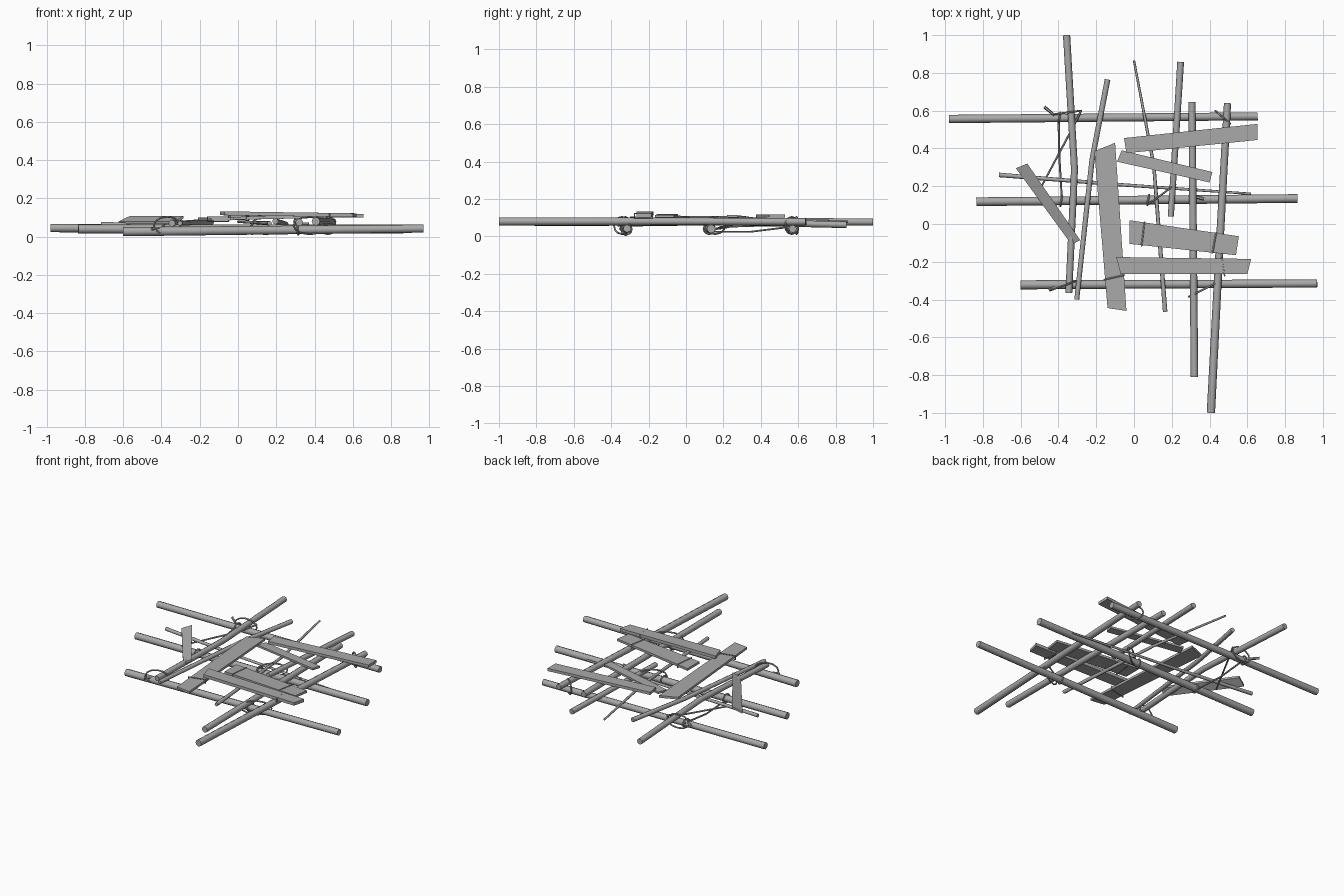
import bpy, bmesh, math
from mathutils import Vector

old = bpy.data.objects.get("Cube")
if old:
    bpy.data.objects.remove(old)

grey = bpy.data.materials.new("weathered_grey")
grey.use_nodes = True
GREY = (0.4, 0.4, 0.4, 1)
grey.diffuse_color = GREY
grey.node_tree.nodes["Principled BSDF"].inputs["Base Color"].default_value = GREY


def tube(name, points, radii, sides=8, closed=False):
    """Sweep a round section along points; radii run from first to last point."""
    curve = bpy.data.curves.new(name, "CURVE")
    curve.dimensions = "3D"
    curve.bevel_depth = 1
    curve.bevel_resolution = (sides - 4) // 2
    curve.use_fill_caps = not closed
    spline = curve.splines.new("POLY")
    spline.points.add(len(points) - 1)
    spline.use_cyclic_u = closed
    spline.use_smooth = True
    for i, (p, co) in enumerate(zip(spline.points, points)):
        t = i / (len(points) - 1)
        p.co = (*co, 1)
        p.radius = radii[0] * (1 - t) + radii[1] * t
    ob = bpy.data.objects.new(name, curve)
    bpy.context.collection.objects.link(ob)
    curve.materials.append(grey)
    bpy.ops.object.select_all(action="DESELECT")
    bpy.context.view_layer.objects.active = ob
    ob.select_set(True)
    bpy.ops.object.convert(target="MESH")
    bpy.ops.object.shade_smooth_by_angle(angle=math.radians(50))


def plank(name, corners, z_start, z_end, thick):
    """Flat board; the first and last corner are the start end."""
    bm = bmesh.new()
    heights = (z_start, z_end, z_end, z_start)
    low = [bm.verts.new((x, y, z)) for (x, y), z in zip(corners, heights)]
    face = bm.faces.new(low)
    grown = bmesh.ops.extrude_face_region(bm, geom=[face])["geom"]
    for v in grown:
        if isinstance(v, bmesh.types.BMVert):
            v.co.z += thick
    bmesh.ops.recalc_face_normals(bm, faces=bm.faces)
    mesh = bpy.data.meshes.new(name)
    bm.to_mesh(mesh)
    bm.free()
    mesh.materials.append(grey)
    bpy.context.collection.objects.link(bpy.data.objects.new(name, mesh))


def lashing(name, a, b, z_mid=0.058, half_height=0.046, r=0.005):
    """Upright oval loop of rope whose plan view runs from a to b."""
    a, b = Vector((*a, z_mid)), Vector((*b, z_mid))
    loop = []
    for i in range(12):
        t = math.tau * i / 12
        p = (a + b) / 2 + (b - a) / 2 * math.cos(t)
        p.z += half_height * math.sin(t)
        loop.append(p)
    tube(name, loop, (r, r), 6, True)


def band(name, a, b, z0, z1):
    """Thin rope strapped squarely around a board."""
    tube(name, [(*a, z0), (*b, z0), (*b, z1), (*a, z1)], (0.004, 0.004), 6, True)


# Heavy bearers lying on the ground
tube("back_bearer", [(-0.98, 0.556, 0.045), (0.655, 0.57, 0.04)], (0.022, 0.021))
tube("middle_bearer", [(-0.835, 0.118, 0.04), (0.865, 0.135, 0.04)], (0.023, 0.023))
tube("front_bearer", [(-0.6, -0.322, 0.026), (0.97, -0.315, 0.042)], (0.024, 0.021))
tube("thin_bearer", [(-0.715, 0.26, 0.065), (-0.1, 0.21, 0.05), (0.62, 0.16, 0.04)],
     (0.012, 0.006))

# Poles laid across the bearers
tube("left_pole", [(-0.357, 1, 0.077), (-0.315, 0.29, 0.08), (-0.345, -0.365, 0.07)],
     (0.019, 0.018))
tube("left_inner_pole", [(-0.14, 0.765, 0.075), (-0.222, 0.34, 0.075), (-0.303, -0.4, 0.07)],
     (0.015, 0.013))
tube("thin_pole", [(0, 0.865, 0.078), (0.105, 0.31, 0.073), (0.165, -0.465, 0.07)],
     (0.006, 0.012))
tube("short_pole", [(0.247, 0.858, 0.062), (0.195, 0.04, 0.08)], (0.018, 0.016))
tube("right_inner_pole", [(0.307, 0.645, 0.08), (0.32, -0.81, 0.075)], (0.019, 0.02))
tube("right_pole", [(0.495, 0.64, 0.078), (0.455, -0.08, 0.08), (0.407, -1, 0.08)],
     (0.019, 0.022))

# Loose boards on top
plank("long_plank", [(-0.21, 0.385), (-0.1, 0.43), (-0.04, -0.46), (-0.14, -0.445)][::-1],
      0.085, 0.085, 0.015)
plank("front_plank", [(-0.095, -0.175), (0.62, -0.185), (0.6, -0.265), (-0.07, -0.265)],
      0.112, 0.102, 0.02)
plank("middle_plank", [(-0.025, 0.02), (0.555, -0.065), (0.54, -0.165), (-0.025, -0.105)],
      0.088, 0.1, 0.015)
plank("back_plank", [(-0.053, 0.455), (0.655, 0.53), (0.655, 0.445), (-0.04, 0.375)],
      0.1, 0.1, 0.018)
plank("back_narrow_plank", [(-0.065, 0.39), (0.415, 0.275), (0.4, 0.22), (-0.09, 0.33)],
      0.085, 0.1, 0.013)
plank("left_plank", [(-0.625, 0.295), (-0.565, 0.32), (-0.285, -0.085), (-0.33, -0.11)],
      0.066, 0.095, 0.013)

# Rope loops tying poles to bearers
lashings = {
    "back_left": ((-0.43, 0.58), (-0.28, 0.6)),
    "back_right": ((0.43, 0.6), (0.51, 0.53)),
    "middle_right": ((0.07, 0.1), (0.22, 0.21)),
    "front_right": ((0.29, -0.385), (0.46, -0.3)),
    "front_left": ((-0.44, -0.35), (-0.3, -0.3)),
}
for place, (a, b) in lashings.items():
    lashing(place + "_lashing", a, b)

# Rope turns around single bearers
for place, x, y, z in (("back", -0.4, 0.562, 0.045), ("middle", 0.07, 0.127, 0.04),
                       ("front", 0.31, -0.318, 0.038), ("side", -0.39, 0.122, 0.04)):
    lashing(place + "_rope_turn", (x, y - 0.028), (x + 0.01, y + 0.028), z, 0.028)

# Straps around boards
band("middle_strap_left", (0.055, 0.01), (0.04, -0.117), 0.084, 0.107)
band("middle_strap_right", (0.435, -0.045), (0.415, -0.155), 0.094, 0.116)
band("front_strap", (0.465, -0.178), (0.48, -0.275), 0.098, 0.122)
band("long_strap", (-0.16, -0.295), (-0.05, -0.27), 0.08, 0.104)

# Slack ropes and pegs
tube("slack_rope", [(-0.4, 0.59, 0.055), (-0.395, 0.35, 0.025), (-0.38, 0.1, 0.025)],
     (0.006, 0.005), 6)
tube("slanted_rope", [(-0.28, 0.6, 0.08), (-0.335, 0.49, 0.06), (-0.5, 0.18, 0.05)],
     (0.006, 0.005), 6)
tube("back_peg", [(-0.475, 0.62, 0.065), (-0.42, 0.575, 0.06)], (0.009, 0.007), 6)
tube("front_peg", [(-0.45, -0.35, 0.04), (-0.41, -0.33, 0.045)], (0.009, 0.007), 6)
tube("middle_peg", [(0.33, 0.143, 0.066), (0.37, 0.133, 0.066)], (0.009, 0.009), 6)
